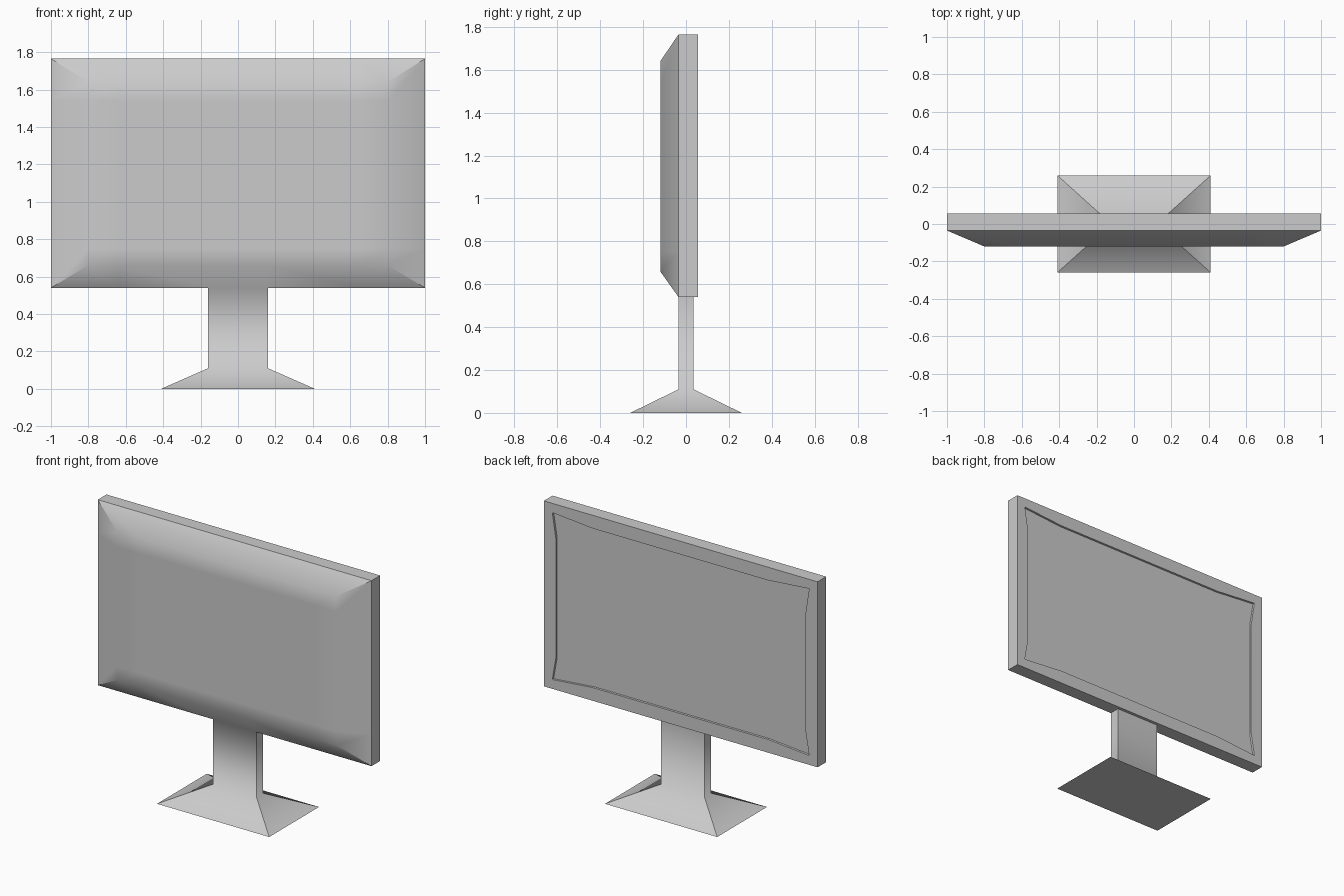
import bpy, bmesh

cube = bpy.data.objects.get("Cube")
if cube:
    bpy.data.objects.remove(cube, do_unlink=True)

grey = bpy.data.materials.new("grey plastic")
grey.use_nodes = True
colour = (0.6, 0.6, 0.6, 1)
grey.diffuse_color = colour
grey.node_tree.nodes["Principled BSDF"].inputs["Base Color"].default_value = colour

# Main dimensions
HALF_W, BOTTOM, TOP = 1.0, 0.54, 1.765
Y_BULGE, Y_SEAM, Y_NECK, Y_SCREEN = -0.12, -0.035, 0.035, 0.055
NECK_X = 0.16
cols = [-0.8, -0.64, -NECK_X, NECK_X, 0.64, 0.8]
rows = [0.66, 0.75, 1.54, 1.64]

bm = bmesh.new()


def bridge(a, b, skip=None):
    """Join two matching closed loops with quads."""
    n = len(a)
    for i in range(n):
        j = (i + 1) % n
        if i != skip:
            bm.faces.new((a[i], a[j], b[j], b[i]))


def rect(hx, hy, z):
    return [bm.verts.new((x, y, z))
            for x, y in ((-hx, -hy), (hx, -hy), (hx, hy), (-hx, hy))]


# Flat middle of the housing
grid = [[bm.verts.new((x, Y_BULGE, z)) for x in cols] for z in rows]
for lo, hi in zip(grid, grid[1:]):
    for i in range(len(cols) - 1):
        bm.faces.new((lo[i], lo[i + 1], hi[i + 1], hi[i]))

# Boundary of the middle, anticlockwise from the lower left
inner = (grid[0] + [r[-1] for r in grid[1:-1]]
         + grid[-1][::-1] + [r[0] for r in grid[-2:0:-1]])


def outline(y):
    """Outer rectangle with one point per boundary point."""
    loop = []
    for v in inner:
        x, z = v.co.x, v.co.z
        if abs(x) > 0.79:
            x = HALF_W if x > 0 else -HALF_W
        if v in grid[0]:
            z = BOTTOM
        elif v in grid[-1]:
            z = TOP
        loop.append(bm.verts.new((x, y, z)))
    return loop


# Sloped housing and frame sides, leaving a hole for the neck
neck_seg = cols.index(-NECK_X)
seam, mid, rim = (outline(y) for y in (Y_SEAM, Y_NECK, Y_SCREEN))
bridge(inner, seam)
bridge(seam, mid, skip=neck_seg)
bridge(mid, rim)

# Bezel and recessed screen
screen = bm.faces.new(rim[::-1])
screen.normal_update()
bmesh.ops.inset_individual(bm, faces=[screen], thickness=0.087, depth=0)
bmesh.ops.inset_individual(bm, faces=[screen], thickness=0.001, depth=-0.013)

# Neck flaring into the foot
neck_top = [seam[neck_seg], seam[neck_seg + 1], mid[neck_seg + 1], mid[neck_seg]]
neck_low = rect(NECK_X, Y_NECK, 0.11)
foot = rect(0.41, 0.26, 0)
bridge(neck_top, neck_low)
bridge(neck_low, foot)
bm.faces.new(foot)

bmesh.ops.recalc_face_normals(bm, faces=bm.faces)

# Smooth housing and flare, crisp edges elsewhere
for f in bm.faces:
    f.smooth = True
for e in bm.edges:
    z = (e.verts[0].co.z + e.verts[1].co.z) / 2
    flare = abs(z - 0.11) < 0.01
    e.smooth = flare or (z > 0.5 and e.calc_face_angle(0) < 0.7)

mesh = bpy.data.meshes.new("monitor")
bm.to_mesh(mesh)
bm.free()
mesh.materials.append(grey)
bpy.context.collection.objects.link(bpy.data.objects.new("monitor", mesh))
